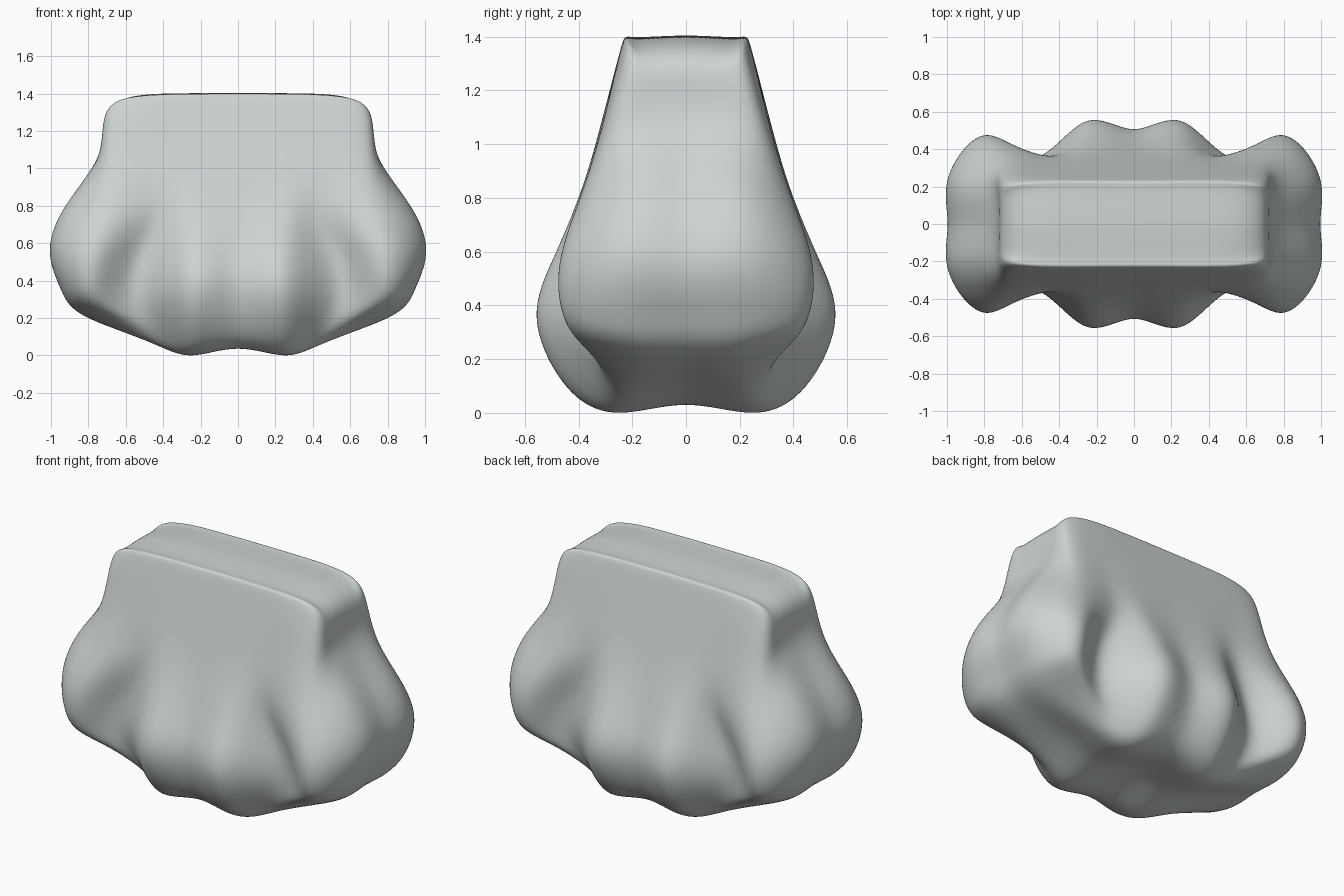
import bpy, bmesh
from mathutils import Vector

if "Cube" in bpy.data.objects:
    bpy.data.objects.remove(bpy.data.objects["Cube"])

# One quarter of the body: each column runs from the bottom rim to the top rim
COLUMNS = {
    (0, 2): [(0, .40, .09), (0, .50, .33), (0, .46, .57), (0, .385, .82), (0, .315, 1.08), (0, .243, 1.355)],
    (1, 2): [(.25, .42, .075), (.26, .55, .33), (.26, .49, .57), (.27, .39, .82), (.28, .315, 1.08), (.3, .243, 1.355)],
    (2, 2): [(.46, .30, .12), (.53, .345, .30), (.52, .35, .55), (.46, .365, .80), (.5, .31, 1.08), (.52, .24, 1.35)],
    (3, 2): [(.74, .36, .24), (.78, .45, .34), (.77, .475, .55), (.72, .39, .80), (.70, .29, 1.07), (.68, .225, 1.31)],
    (3, 1): [(.82, .20, .215), (.94, .26, .36), (.99, .26, .57), (.905, .22, .81), (.745, .16, 1.07), (.71, .15, 1.28)],
    (3, 0): [(.82, 0, .215), (.94, 0, .36), (.995, 0, .55), (.91, 0, .80), (.745, 0, 1.07), (.71, 0, 1.28)],
}
# Underside with four feet, and the flat top
UNDERSIDE = {(0, 0): (0, 0, .06), (1, 0): (.25, 0, .03), (2, 0): (.5, 0, .10),
             (0, 1): (0, .22, .04), (1, 1): (.25, .23, 0), (2, 1): (.48, .20, .075)}
TOP = {(0, 0): (0, 0, 1.405), (1, 0): (.3, 0, 1.402), (2, 0): (.57, 0, 1.383),
       (0, 1): (0, .19, 1.398), (1, 1): (.3, .19, 1.395), (2, 1): (.57, .18, 1.376)}
NX, NY, NZ = 3, 2, 5


def target(i, j, k):
    a, b = abs(i), abs(j)
    if (a, b) in COLUMNS:
        p = COLUMNS[a, b][k]
    else:
        p = (UNDERSIDE if k == 0 else TOP)[a, b]
    return Vector((p[0] if i >= 0 else -p[0], p[1] if j >= 0 else -p[1], p[2]))


# Box-shaped cage, mirrored into all four quarters
bm = bmesh.new()
grid, goals = {}, []
for i in range(-NX, NX + 1):
    for j in range(-NY, NY + 1):
        for k in range(NZ + 1):
            if abs(i) == NX or abs(j) == NY or k in (0, NZ):
                goals.append(target(i, j, k))
                grid[i, j, k] = bm.verts.new(goals[-1])


def quad(*keys):
    bm.faces.new([grid[key] for key in keys])


for i in range(-NX, NX):
    for j in range(-NY, NY):
        for k in (0, NZ):
            quad((i, j, k), (i + 1, j, k), (i + 1, j + 1, k), (i, j + 1, k))
    for k in range(NZ):
        for j in (-NY, NY):
            quad((i, j, k), (i + 1, j, k), (i + 1, j, k + 1), (i, j, k + 1))
for j in range(-NY, NY):
    for k in range(NZ):
        for i in (-NX, NX):
            quad((i, j, k), (i, j + 1, k), (i, j + 1, k + 1), (i, j, k + 1))
bmesh.ops.recalc_face_normals(bm, faces=bm.faces)
bm.verts.index_update()


def limit_position(v):
    """Where the subdivided surface passes for this cage vertex."""
    n = len(v.link_edges)
    near = [e.other_vert(v) for e in v.link_edges]
    total = v.co * n * n
    for w in near:
        total = total + w.co * 4
    for f in v.link_faces:
        for w in f.verts:
            if w is not v and w not in near:
                total = total + w.co
    return total / (n * (n + 5))


# Push the cage outward so the smooth surface meets the measured points
for _ in range(8):
    shifts = [(goals[v.index] - limit_position(v)) * 0.8 for v in bm.verts]
    for v, s in zip(bm.verts, shifts):
        v.co += s

mesh = bpy.data.meshes.new("lobed_body")
bm.to_mesh(mesh)
bm.free()
body = bpy.data.objects.new("lobed_body", mesh)
bpy.context.collection.objects.link(body)

# Smooth surface
mesh.polygons.foreach_set("use_smooth", [True] * len(mesh.polygons))
sub = body.modifiers.new("smooth", 'SUBSURF')
sub.levels = sub.render_levels = 4

# Pale grey colour
grey = bpy.data.materials.new("pale_grey")
grey.diffuse_color = (0.61, 0.66, 0.65, 1)
grey.use_nodes = True
grey.node_tree.nodes["Principled BSDF"].inputs["Base Color"].default_value = grey.diffuse_color
mesh.materials.append(grey)
